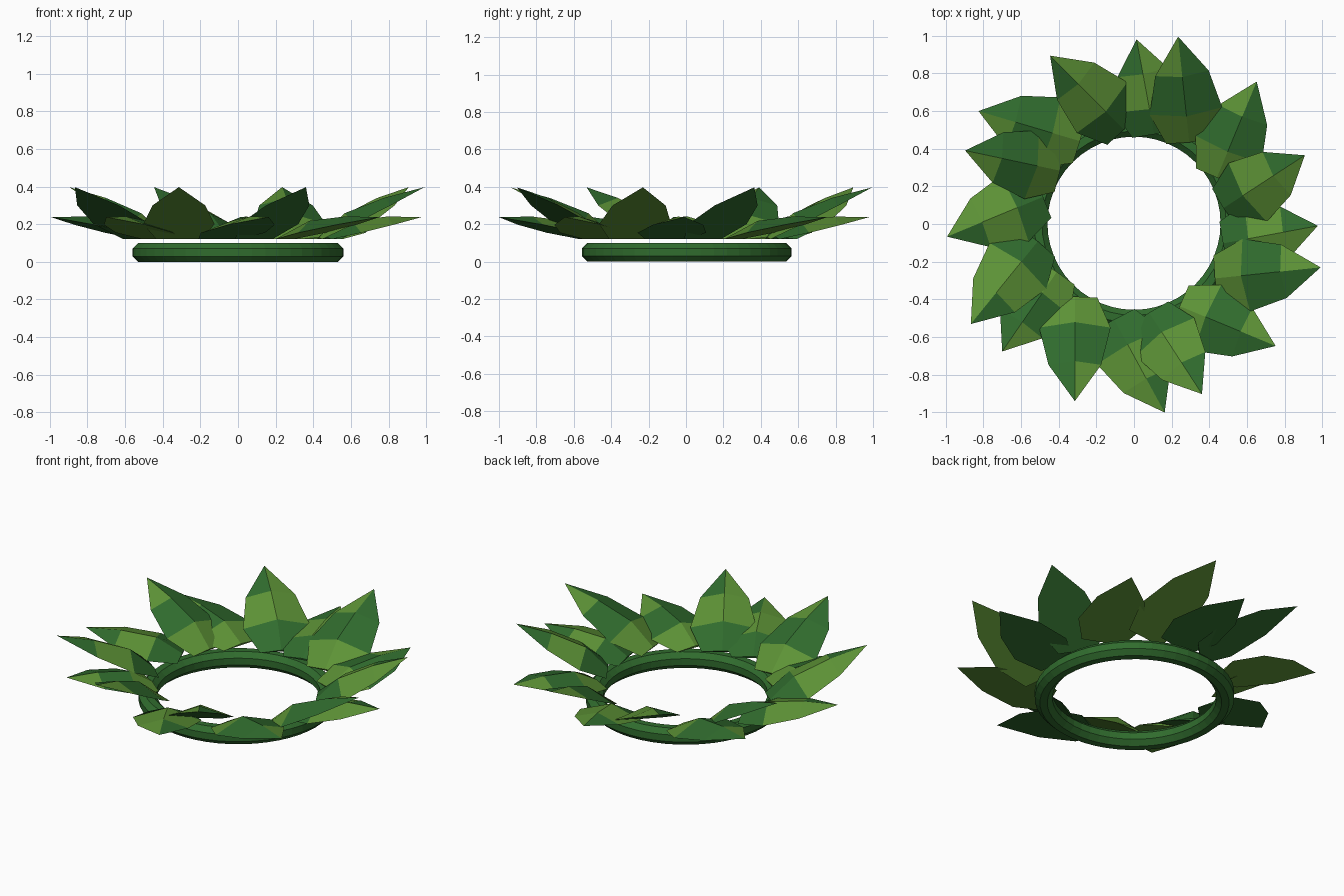
import bpy, bmesh
from math import radians, cos, sin, atan, pi
from mathutils import Matrix, Vector

cube = bpy.data.objects.get("Cube")
if cube:
    bpy.data.objects.remove(cube, do_unlink=True)


def material(name, rgb):
    mat = bpy.data.materials.new(name)
    mat.use_nodes = True
    mat.diffuse_color = (*rgb, 1)
    mat.node_tree.nodes["Principled BSDF"].inputs["Base Color"].default_value = (*rgb, 1)
    return mat


deep_green = material("deep green", (0.03, 0.15, 0.027))
leaf_green = material("light leaf green", (0.11, 0.29, 0.037))
DEEP, LIGHT = 0, 1
CENTRE = Vector((0, 0.004, 0))


def finish(bm, name, mats):
    bmesh.ops.recalc_face_normals(bm, faces=bm.faces)
    mesh = bpy.data.meshes.new(name)
    bm.to_mesh(mesh)
    bm.free()
    for mat in mats:
        mesh.materials.append(mat)
    obj = bpy.data.objects.new(name, mesh)
    bpy.context.collection.objects.link(obj)
    return obj


# Ring: octagonal section swept round a circle
def build_ring(major=0.51, half_height=0.05, steps=48, sides=8):
    bm = bmesh.new()
    minor = half_height / cos(pi / sides)
    loops = []
    for i in range(steps):
        a = 2 * pi * i / steps
        loop = []
        for j in range(sides):
            b = 2 * pi * (j + 0.5) / sides
            r = major + minor * cos(b)
            loop.append(bm.verts.new((r * cos(a), r * sin(a), half_height + minor * sin(b))))
        loops.append(loop)
    for i in range(steps):
        p, q = loops[i], loops[(i + 1) % steps]
        for j in range(sides):
            k = (j + 1) % sides
            bm.faces.new((p[j], q[j], q[k], p[k]))
    ring = finish(bm, "base_ring", [deep_green])
    ring.location = CENTRE


# Leaf: flat underside, faceted top with a raised midrib, pointing along +x
STATIONS = [(0.0, 0.12, 0.012), (0.29, 0.19, 0.065), (0.65, 0.14, 0.045)]
# Facet colours from base to tip on the left (1) and right (-1), by underside colour
TOP_COLOURS = {
    LIGHT: {1: (LIGHT, DEEP, LIGHT), -1: (LIGHT, DEEP, DEEP)},
    DEEP: {1: (DEEP, LIGHT, DEEP), -1: (DEEP, LIGHT, LIGHT)},
}


def build_leaf(name, length, width, under, matrix):
    bm = bmesh.new()
    edge = {s: [bm.verts.new((t * length, s * w * width, 0)) for t, w, h in STATIONS]
            for s in (1, -1)}
    rib = [bm.verts.new((t * length, 0, h)) for t, w, h in STATIONS]
    tip = bm.verts.new((length, 0, 0))
    for s in (1, -1):
        side = edge[s] + [tip]
        mid = rib + [tip]
        for k, colour in enumerate(TOP_COLOURS[under][s]):
            quad = [side[k], side[k + 1], mid[k + 1], mid[k]]
            face = bm.faces.new(list(dict.fromkeys(quad)))
            face.material_index = colour
    bottom = bm.faces.new(edge[1] + [tip] + edge[-1][::-1])
    bottom.material_index = under
    back = bm.faces.new((edge[1][0], rib[0], edge[-1][0]))
    back.material_index = under
    leaf = finish(bm, name, [deep_green, leaf_green])
    leaf.matrix_world = matrix


# Three leaf kinds: tip offset, tip radius, heading, run, width
KINDS = [(-0.8, 0.977, 10.5, 0.51, 0.98),
         (9.2, 1.019, 28.5, 0.56, 1.02),
         (4.1, 0.996, 22.5, 0.55, 1.0)]

build_ring()
COUNT = 16
for i in range(COUNT):
    offset, radius, heading, run, width = KINDS[i % 3]
    around = -360 / COUNT * i
    rise = 0.277 if i % 2 else 0.118             # steep and shallow leaves alternate
    under = LIGHT if i % 4 in (1, 2) else DEEP   # undersides change colour in pairs
    a, d = radians(around + offset), radians(around + heading)
    base = Vector((radius * cos(a) - run * cos(d), radius * sin(a) - run * sin(d), 0.12))
    place = (Matrix.Translation(base + CENTRE) @ Matrix.Rotation(d, 4, "Z")
             @ Matrix.Rotation(-atan(rise / run), 4, "Y"))
    build_leaf(f"leaf_{i + 1}", (run ** 2 + rise ** 2) ** 0.5, width, under, place)
